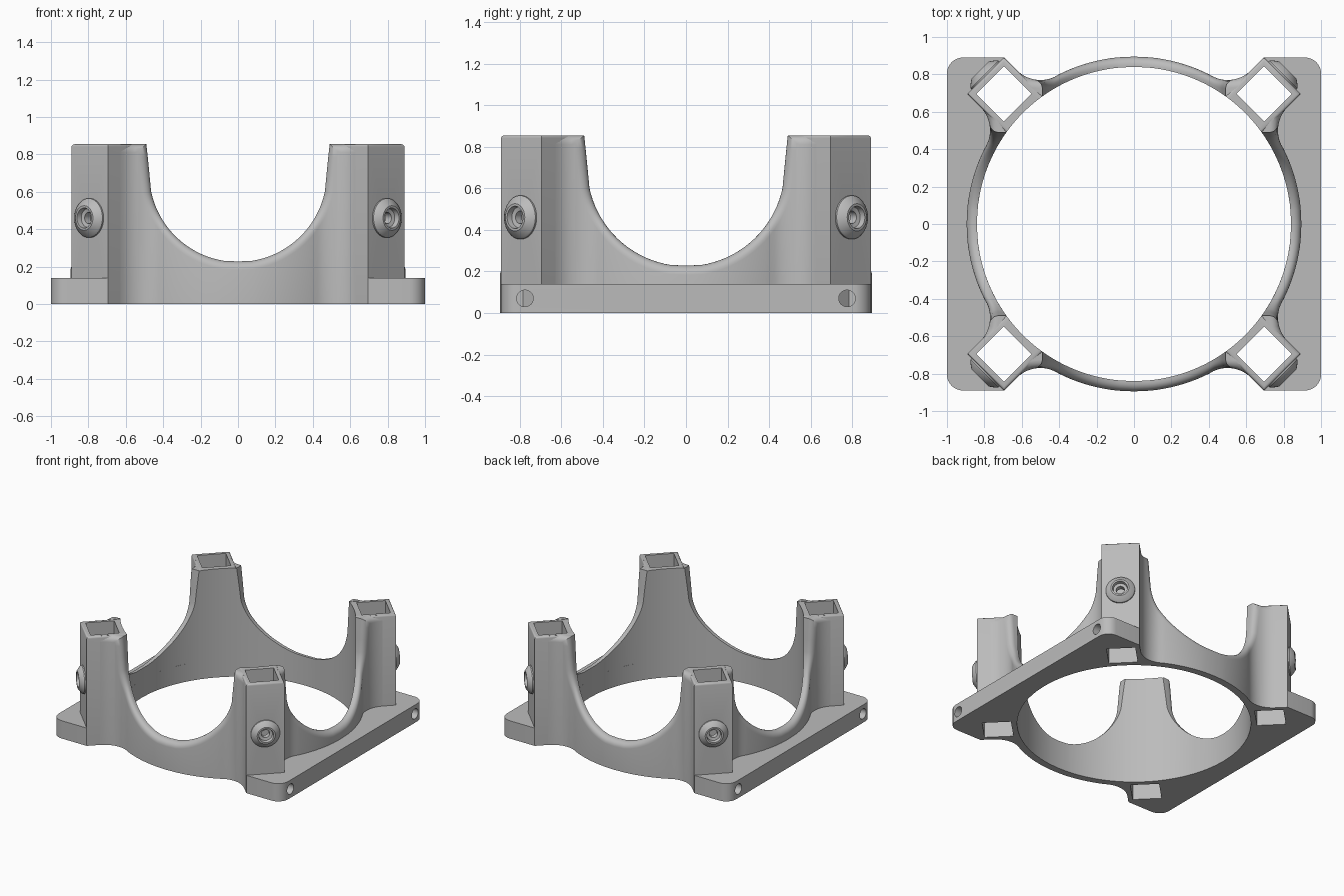
import bpy, bmesh, math
from mathutils import Matrix, Vector

cube = bpy.data.objects.get("Cube")
if cube:
    bpy.data.objects.remove(cube, do_unlink=True)

grey = bpy.data.materials.new("plain grey")
grey.use_nodes = True
COLOUR = (0.5, 0.5, 0.5, 1)
grey.diffuse_color = COLOUR
grey.node_tree.nodes["Principled BSDF"].inputs["Base Color"].default_value = COLOUR

INNER, OUTER, TOP, ROUND = 0.84, 0.895, 0.855, 0.045
POST_U, HALF, HOLE = 0.983, 0.138, 0.104   # post distance from centre, half widths
PLATE_H = 0.14


def make(name, bm, turn=0.0):
    bmesh.ops.recalc_face_normals(bm, faces=bm.faces)
    bm.transform(Matrix.Rotation(turn, 4, 'Z'))
    mesh = bpy.data.meshes.new(name)
    bm.to_mesh(mesh)
    bm.free()
    mesh.materials.append(grey)
    obj = bpy.data.objects.new(name, mesh)
    bpy.context.collection.objects.link(obj)
    return obj


def prism(outline, height):
    bm = bmesh.new()
    face = bm.faces.new([bm.verts.new((x, y, 0)) for x, y in outline])
    top = bmesh.ops.extrude_face_region(bm, geom=[face])["geom"]
    bmesh.ops.translate(bm, vec=(0, 0, height),
                        verts=[g for g in top if isinstance(g, bmesh.types.BMVert)])
    return bm


def cylinder(radius, length, centre, direction, turn=0.0):
    bm = bmesh.new()
    spin = Vector((0, 0, 1)).rotation_difference(Vector(direction)).to_matrix().to_4x4()
    bmesh.ops.create_cone(bm, cap_ends=True, segments=96 if radius > 0.5 else 32,
                          radius1=radius, radius2=radius, depth=length,
                          matrix=Matrix.Translation(centre) @ spin)
    return make("cutter", bm, turn)


def hole_cutter(turn):
    bm = bmesh.new()
    bmesh.ops.create_cube(bm, size=1, matrix=Matrix.Translation((POST_U, 0, 0.4))
                          @ Matrix.Diagonal((2 * HOLE, 2 * HOLE, 2, 1)))
    return make("cutter", bm, turn)


def cut(obj, cutters):
    for c in cutters:
        mod = obj.modifiers.new("cut", 'BOOLEAN')
        mod.operation, mod.object, mod.solver = 'DIFFERENCE', c, 'EXACT'
    graph = bpy.context.evaluated_depsgraph_get()
    mesh = bpy.data.meshes.new_from_object(obj.evaluated_get(graph))
    obj.modifiers.clear()
    obj.data = mesh
    for c in cutters:
        bpy.data.objects.remove(c, do_unlink=True)


def smooth(obj, degrees=32):
    bpy.ops.object.select_all(action='DESELECT')
    obj.select_set(True)
    bpy.context.view_layer.objects.active = obj
    bpy.ops.object.shade_smooth_by_angle(angle=math.radians(degrees))


# Scooped wall: the arch edge, with a rounded outer lip and a flare into the posts
def wall_outer(x):
    x = min(abs(x), 0.627)
    if x < 0.417:
        return math.sqrt(OUTER ** 2 - x * x)
    return 0.95 - math.sqrt(0.18 ** 2 - (x - 0.5) ** 2)


def wall_inner(x):
    x = abs(x)
    return math.sqrt(INNER ** 2 - x * x) if x < 0.5 else x + 0.18


def arch_edge():
    pts = [((0.0, 0.228), (0, -1))]
    for i in range(19):
        a = math.radians(9 + 69 * i / 18)
        pts.append(((0.475 * math.sin(a), 0.7 - 0.475 * math.cos(a)),
                    (math.sin(a), -math.cos(a))))
    pts += [((0.474, 0.7), (1, -0.12)), ((0.483, 0.79), (1, -0.12)),
            ((0.49, TOP), (1, -0.9))]
    pts += [((x, TOP), (0, -1)) for x in (0.55, 0.57, 0.59, 0.61, 0.627)]
    mirrored = [((-p[0], p[1]), (-n[0], n[1])) for p, n in pts[:0:-1]]
    return mirrored + pts


def scooped_wall(turn):
    bm = bmesh.new()
    columns = []
    for (px, pz), (nx, nz) in arch_edge():
        yin = wall_inner(px)
        col = [(px, yin, 0), (px, yin, pz)]
        for i in range(7):
            a = math.pi / 2 * (1 - i / 6)
            d = ROUND * (1 - math.sin(a))
            x = px + nx * d + 0.0
            y = wall_outer(x) - ROUND * (1 - math.cos(a))
            col.append((x, max(y, yin + 0.001), pz + nz * d))
        # run straight down the outside
        dx = px + nx * ROUND
        col[-1] = (dx, wall_outer(dx), pz + nz * ROUND)
        col.append((dx, wall_outer(dx), 0))
        columns.append([bm.verts.new(c) for c in col])
    n = len(columns[0])
    for a, b in zip(columns, columns[1:]):
        for i in range(n):
            j = (i + 1) % n
            bm.faces.new((a[i], a[j], b[j], b[i]))
    bm.faces.new(columns[0])
    bm.faces.new(columns[-1])
    return make("scooped_wall", bm, turn)


# Square tube post whose inner side follows the ring
def post(turn):
    reach = math.asin(HALF / INNER)
    arc = [(INNER * math.cos(a), INNER * math.sin(a))
           for a in (reach * (1 - i / 5) for i in range(11))]
    u = POST_U + HALF
    bm = prism([(u, -HALF), (u, HALF)] + arc, TOP)
    rim = [e for e in bm.edges if e.calc_length() > 0.1
           and all(v.co.z > TOP - 0.01 for v in e.verts)]
    bmesh.ops.bevel(bm, geom=rim, offset=0.014, segments=3, profile=0.5, affect='EDGES')
    obj = make("post", bm, turn)
    cut(obj, [hole_cutter(turn),
              cylinder(0.03, 0.2, (u, 0, 0.46), (1, 0, 0), turn)])
    return obj


# Round screw boss on the outer face of a post
def boss(turn):
    profile = [(0.105, 1.11), (0.105, 1.13), (0.098, 1.14), (0.066, 1.163), (0.054, 1.163),
               (0.05, 1.135), (0.03, 1.13), (0.03, 1.09)]
    bm = bmesh.new()
    steps = 40
    rings = [[bm.verts.new((u, r * math.cos(2 * math.pi * k / steps),
                            0.46 + r * math.sin(2 * math.pi * k / steps)))
              for k in range(steps)] for r, u in profile]
    for a, b in zip(rings, rings[1:]):
        for k in range(steps):
            m = (k + 1) % steps
            bm.faces.new((a[k], a[m], b[m], b[k]))
    return make("screw_boss", bm, turn)


# Flat side plate with rounded outer corners and blind holes in its edge
def side_plate(turn):
    r, depth = 0.085, 0.89
    corner = [(1 - r + r * math.cos(a), depth - r + r * math.sin(a))
              for a in (math.pi / 2 * i / 8 for i in range(9))]
    outline = [(0.695, -depth)] + [(x, -y) for x, y in reversed(corner)] \
        + corner + [(0.695, depth)]
    obj = make("side_plate", prism(outline, PLATE_H), turn)
    cutters = [cylinder(INNER, 1, (0, 0, 0), (0, 0, 1))]
    for s in (-1, 1):
        cutters.append(hole_cutter(turn + s * math.pi / 4))
        cutters.append(cylinder(0.04, 0.4, (1, s * 0.775, 0.07), (1, 0, 0), turn))
    cut(obj, cutters)
    return obj


parts = []
for k in range(4):
    quarter = k * math.pi / 2
    parts += [scooped_wall(quarter), post(quarter + math.pi / 4), boss(quarter + math.pi / 4)]
parts += [side_plate(0), side_plate(math.pi)]
for part in parts:
    smooth(part)
